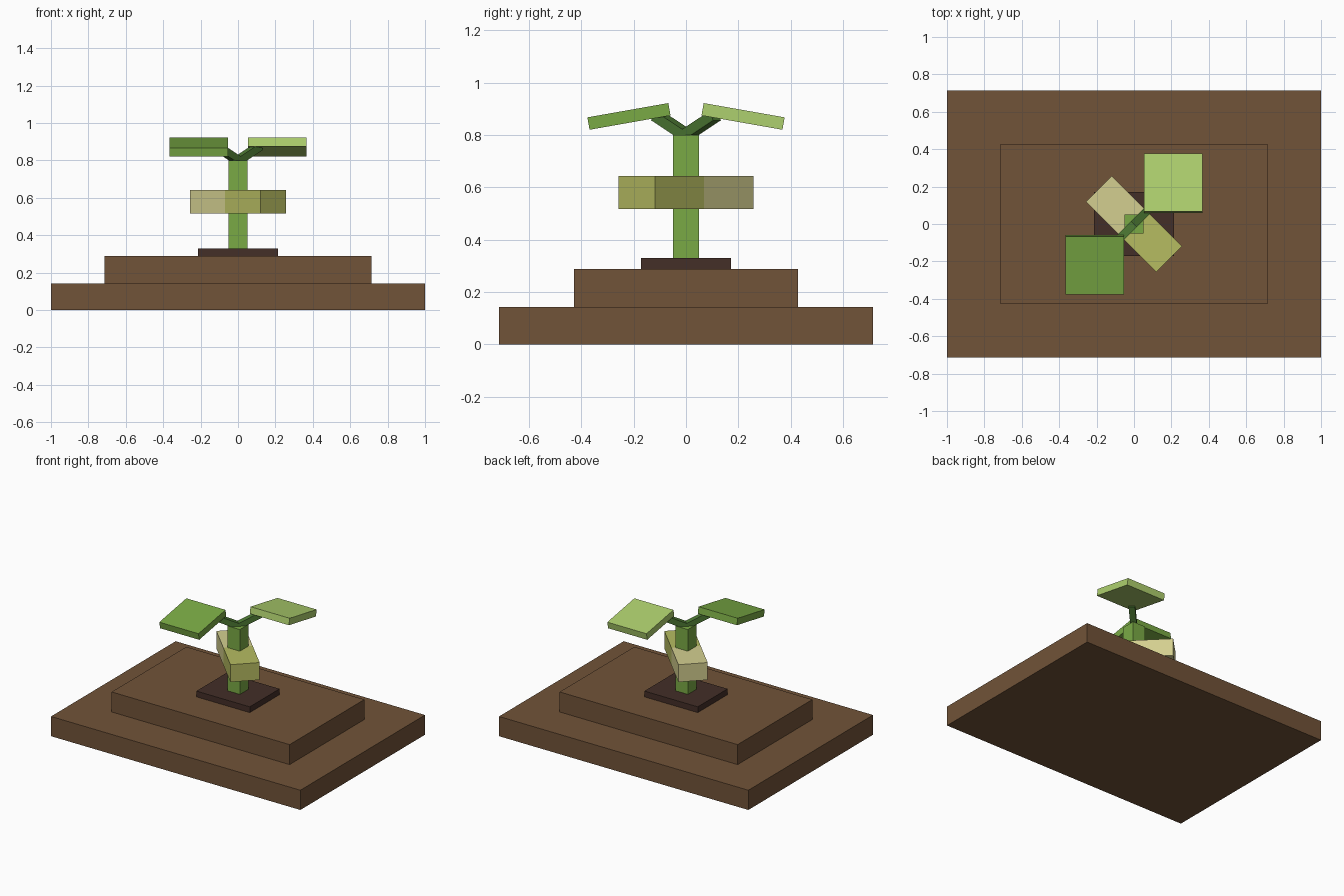
import bpy
from math import radians, cos, sin
from mathutils import Matrix, Vector

cube = bpy.data.objects.get("Cube")
if cube:
    bpy.data.objects.remove(cube, do_unlink=True)


def material(name, hex_code):
    """Flat material from an sRGB hex code, stored as linear values."""
    srgb = [c / 255 for c in bytes.fromhex(hex_code)]
    rgba = [((c + 0.055) / 1.055) ** 2.4 for c in srgb] + [1.0]
    mat = bpy.data.materials.new(name)
    mat.use_nodes = True
    mat.diffuse_color = rgba
    mat.node_tree.nodes["Principled BSDF"].inputs["Base Color"].default_value = rgba
    return mat


soil = material("soil brown", "715338")
dark_soil = material("dark soil", "432E27")
green = material("leaf green", "7AAA45")
light_green = material("light leaf green", "AED06E")
dark_green = material("stalk dark green", "4E7A34")
tan = material("pale seed", "D4CF90")
olive = material("olive seed", "B6BC61")


def box(name, size, location, mat, rotation=None):
    """Box with its size baked in, turned about its own centre."""
    bpy.ops.mesh.primitive_cube_add(size=1)
    obj = bpy.context.object
    obj.name = name
    obj.data.transform(Matrix.Diagonal((*size, 1)))
    if rotation:
        obj.data.transform(rotation)
    obj.location = location
    obj.data.materials.append(mat)
    return obj


# Stepped soil bed and planting mound
box("soil_base", (2.0, 1.428, 0.143), (0, 0, 0.0715), soil)
box("soil_upper_step", (1.428, 0.856, 0.145), (0, 0, 0.2155), soil)
box("planting_mound", (0.428, 0.342, 0.042), (0, 0, 0.309), dark_soil)

# Main stem
box("stem", (0.1, 0.1, 0.47), (0, 0, 0.565), green)

# Paired parts: the second of each pair is the first turned half a circle
pairs = (("left", 0, light_green, olive), ("right", 180, green, tan))
for side, turn, leaf_mat, seed_mat in pairs:
    half_turn = Matrix.Rotation(radians(turn), 4, "Z")

    # Seed half, lying diagonally against the stem
    seed_turn = half_turn @ Matrix.Rotation(radians(-45), 4, "Z")
    box(side + "_seed_half", (0.266, 0.195, 0.126),
        seed_turn @ Vector((0.133, 0, 0.58)), seed_mat, seed_turn)

    # Stalk rising diagonally from the stem top into the leaf
    rise, length = radians(25), 0.175
    stalk_turn = half_turn @ Matrix.Rotation(radians(45), 4, "Z")
    middle = Vector((cos(rise) * length / 2, 0, 0.80 + sin(rise) * length / 2))
    box(side + "_leaf_stalk", (length, 0.042, 0.04), stalk_turn @ middle,
        dark_green, stalk_turn @ Matrix.Rotation(-rise, 4, "Y"))

    # Square leaf drooping outward
    droop = half_turn @ Matrix.Rotation(radians(-10), 4, "X")
    box(side + "_leaf", (0.314, 0.314, 0.048),
        half_turn @ Vector((0.21, 0.218, 0.871)), leaf_mat, droop)
